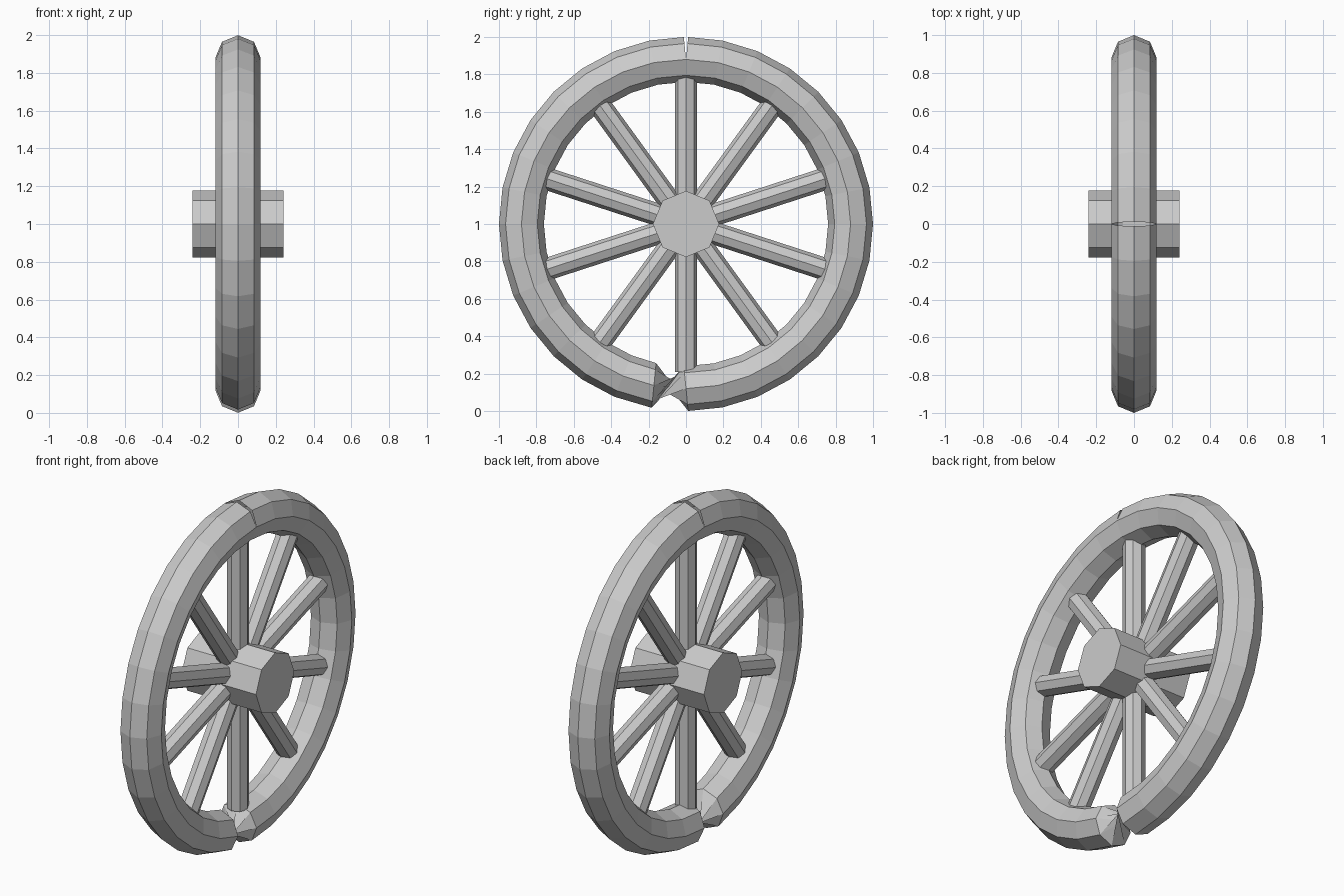
import bpy, bmesh, math
from mathutils import Vector, Matrix

cube = bpy.data.objects.get("Cube")
if cube:
    bpy.data.objects.remove(cube)

SEGMENTS, SIDES = 32, 8
RIM_RADIUS, TUBE_RADIUS = 0.88, 0.12
STEP = math.tau / SEGMENTS
CENTRE = Vector((0, 0, 1))

grey = bpy.data.materials.new("plain grey")
grey.use_nodes = True
colour = (0.6, 0.6, 0.6, 1)
grey.diffuse_color = colour
grey.node_tree.nodes["Principled BSDF"].inputs["Base Color"].default_value = colour


def finish(name, bm):
    mesh = bpy.data.meshes.new(name)
    bm.to_mesh(mesh)
    bm.free()
    mesh.materials.append(grey)
    obj = bpy.data.objects.new(name, mesh)
    bpy.context.collection.objects.link(obj)
    return obj


def cylinder(name, radius, length, matrix):
    bm = bmesh.new()
    bmesh.ops.create_cone(bm, cap_ends=True, segments=SIDES, radius1=radius,
                          radius2=radius, depth=length, matrix=matrix)
    return finish(name, bm)


def radial(angle):
    return Vector((0, math.sin(angle), math.cos(angle)))


def ring(bm, angle, lean):
    """One cross-section of the rim, leaning off the radial direction."""
    middle = CENTRE + radial(angle) * RIM_RADIUS
    out = radial(angle + lean)
    verts = []
    for k in range(SIDES):
        a = math.tau * k / SIDES
        offset = out * math.cos(a) + Vector((math.sin(a), 0, 0))
        verts.append(bm.verts.new(middle + offset * TUBE_RADIUS))
    return verts


# Rim: open at the top, twisted half a turn in one segment at the bottom
bm = bmesh.new()
half = SEGMENTS // 2
leans = {0: STEP / 2, half: -STEP / 2, half + 1: -STEP / 2, SEGMENTS: -STEP / 2}
rings = [ring(bm, i * STEP, leans.get(i, 0)) for i in range(SEGMENTS + 1)]
for i, (a, b) in enumerate(zip(rings, rings[1:])):
    for k in range(SIDES):
        n = (k + 1) % SIDES
        if i == half:
            p, q = (k + SIDES // 2) % SIDES, (n + SIDES // 2) % SIDES
            bm.faces.new((a[k], a[n], b[q]))
            bm.faces.new((a[k], b[q], b[p]))
        else:
            bm.faces.new((a[k], a[n], b[n], b[k]))
finish("rim", bm)

# Hub: short octagonal axle
cylinder("hub", 0.177, 0.48,
         Matrix.Translation(CENTRE) @ Matrix.Rotation(math.pi / 2, 4, "Y"))

# Spokes: five bars running right through the hub
for i in range(5):
    cylinder(f"spoke_bar_{i + 1}", 0.06, 1.58,
             Matrix.Translation(CENTRE) @ Matrix.Rotation(i * math.pi / 5, 4, "X"))
